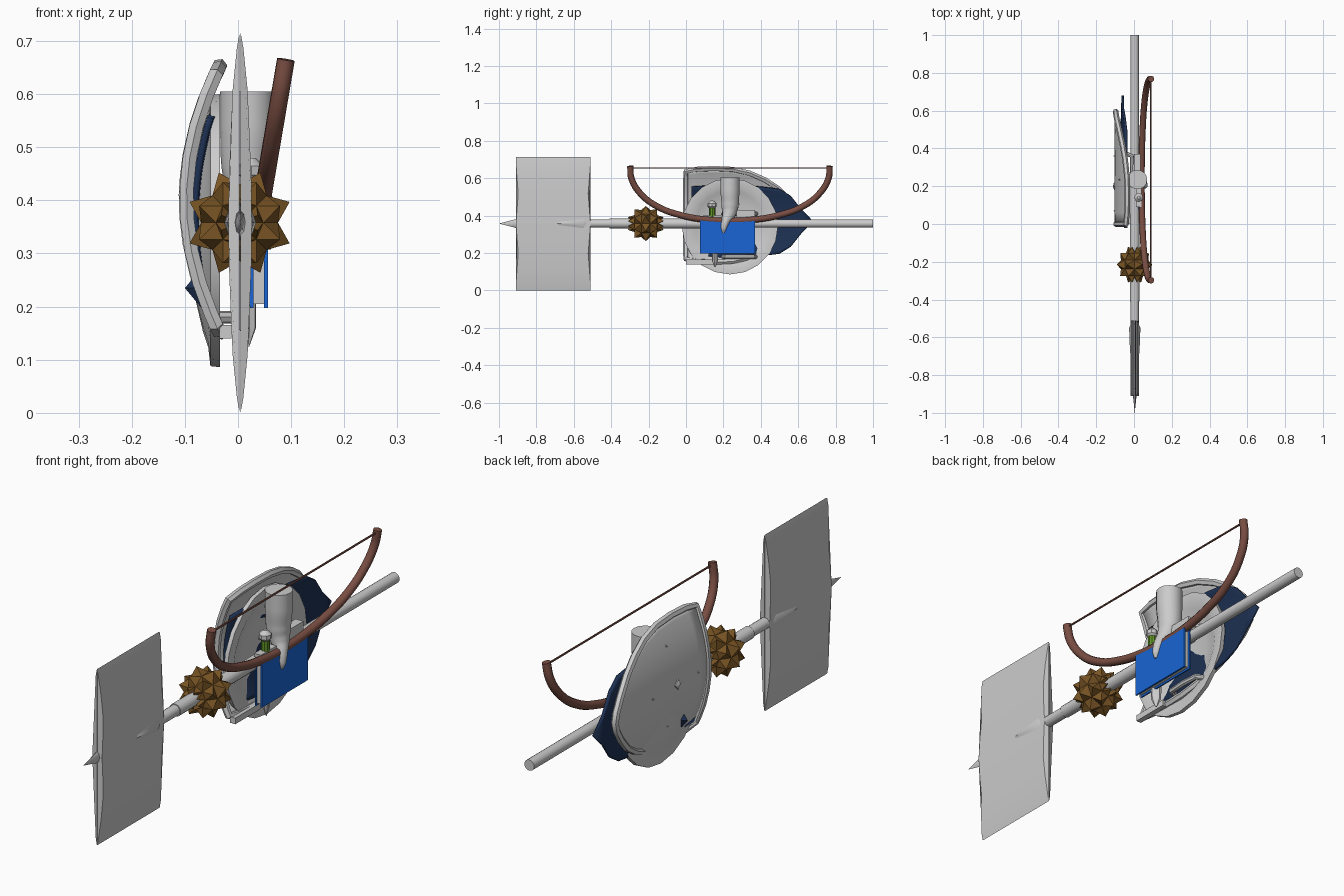
import bpy, bmesh, math
from mathutils import Vector, Matrix

if "Cube" in bpy.data.objects:
    bpy.data.objects.remove(bpy.data.objects["Cube"])


def paint(ob, name, rgb):
    m = bpy.data.materials.get(name) or bpy.data.materials.new(name)
    m.diffuse_color = (*rgb, 1)
    m.use_nodes = True
    m.node_tree.nodes["Principled BSDF"].inputs["Base Color"].default_value = m.diffuse_color
    ob.data.materials.append(m)


def from_bmesh(name, bm, smooth=False):
    bmesh.ops.recalc_face_normals(bm, faces=bm.faces)
    me = bpy.data.meshes.new(name)
    bm.to_mesh(me)
    bm.free()
    ob = bpy.data.objects.new(name, me)
    bpy.context.collection.objects.link(ob)
    if smooth:
        bpy.context.view_layer.objects.active = ob
        ob.select_set(True)
        bpy.ops.object.shade_smooth_by_angle(angle=math.radians(35))
        ob.select_set(False)
    return ob


def lathe(name, profile, origin, axis, sides, squash=(1, 1), smooth=True):
    """Rings of (distance along axis, radius) around an axis."""
    bm = bmesh.new()
    a = Vector(axis).normalized()
    u = a.orthogonal().normalized() if abs(a.z) > 0.9 else a.cross((0, 0, 1)).normalized()
    v = a.cross(u)
    rings = []
    for d, r in profile:
        c = Vector(origin) + a * d
        rings.append([bm.verts.new(c + u * (r * squash[0] * math.cos(t)) + v * (r * squash[1] * math.sin(t)))
                      for t in (2 * math.pi * i / sides for i in range(sides))])
    for p, q in zip(rings, rings[1:]):
        for i in range(sides):
            j = (i + 1) % sides
            bm.faces.new((p[i], p[j], q[j], q[i]))
    bm.faces.new(rings[0])
    bm.faces.new(rings[-1])
    bmesh.ops.remove_doubles(bm, verts=bm.verts, dist=1e-5)
    return from_bmesh(name, bm, smooth)


def tube(name, pts, depth, radii=None, res=3, kind='BEZIER', cyclic=False):
    cu = bpy.data.curves.new(name, 'CURVE')
    cu.dimensions = '3D'
    cu.bevel_depth, cu.bevel_resolution, cu.use_fill_caps = depth, res, True
    sp = cu.splines.new(kind)
    store = sp.bezier_points if kind == 'BEZIER' else sp.points
    store.add(len(pts) - 1)
    for i, p in enumerate(pts):
        if kind == 'BEZIER':
            store[i].co = p
            store[i].handle_left_type = store[i].handle_right_type = 'AUTO'
        else:
            store[i].co = (*p, 1)
        store[i].radius = radii[i] if radii else 1
    sp.use_cyclic_u, sp.resolution_u = cyclic, 6
    ob = bpy.data.objects.new(name, cu)
    bpy.context.collection.objects.link(ob)
    bpy.context.view_layer.objects.active = ob
    ob.select_set(True)
    bpy.ops.object.convert(target='MESH')
    ob = bpy.context.view_layer.objects.active
    bpy.ops.object.shade_smooth_by_angle(angle=math.radians(40))
    ob.select_set(False)
    return ob


def box(name, lo, hi):
    bm = bmesh.new()
    bmesh.ops.create_cube(bm, size=1)
    for v in bm.verts:
        v.co = [l + (c + 0.5) * (h - l) for c, l, h in zip(v.co, lo, hi)]
    return from_bmesh(name, bm)


def bowed_shield(name, outline, zc, bow, thick, rim=0):
    """Heater shield lying on its side; bow(y, dz) gives x."""
    bm = bmesh.new()
    n = 12
    rows = [[bm.verts.new((bow(y, w * k / n), y, zc + w * k / n)) for k in range(-n, n + 1)] for y, w in outline]
    for p, q in zip(rows, rows[1:]):
        for i in range(2 * n):
            bm.faces.new((p[i], p[i + 1], q[i + 1], q[i]))
    ends = [v.co.copy() for v in rows[0][1:-1:3]]
    edge = [r[-1].co.copy() for r in rows] + [r[0].co.copy() for r in reversed(rows[:-1])] + ends
    bmesh.ops.remove_doubles(bm, verts=bm.verts, dist=1e-5)
    ob = from_bmesh(name, bm, True)
    s = ob.modifiers.new("thickness", 'SOLIDIFY')
    s.thickness, s.offset = thick, 0
    if rim:
        tube(name + "_rim", edge, rim, kind='POLY', res=1, cyclic=True)
    return ob


AX, AZ = 0.004, 0.358

# Double axe: lens-section blade, shaft and spear tip
bm = bmesh.new()
section = [(0, 0.022), (0.08, 0.021), (0.16, 0.018), (0.25, 0.014), (0.33, 0.006), (0.357, 0.001)]
loop = [(s * z, x) for s, seq in ((1, section), (-1, section[::-1])) for z, x in seq]
loop += [(z, -x) for z, x in reversed(loop)]
flare = lambda z: 0.0 if abs(z) > 0.32 else 0.013 * (1 - abs(abs(z) - 0.16) / 0.17)
ends = [[bm.verts.new((AX + x, -0.71 + s * (0.2 - flare(z)), AZ + z)) for z, x in loop] for s in (-1, 1)]
for i in range(len(loop)):
    j = (i + 1) % len(loop)
    bm.faces.new((ends[0][i], ends[0][j], ends[1][j], ends[1][i]))
for e in ends:
    bm.faces.new(e)
bmesh.ops.remove_doubles(bm, verts=bm.verts, dist=1e-5)
from_bmesh("axe_blade", bm, True)
lathe("axe_shaft", [(-0.53, 0.022), (1.0, 0.022)], (AX, 0, AZ), (0, 1, 0), 16)
lathe("axe_end_spike", [(-1.0, 0.0), (-0.9, 0.026), (-0.87, 0.01)], (AX, 0, AZ), (0, 1, 0), 8, (0.4, 1))
lathe("axe_socket_point", [(-0.77, 0.0), (-0.68, 0.025), (-0.55, 0.03), (-0.53, 0.02)], (AX, 0, AZ),
      (0, 1, 0), 8, (1, 1.2))

# Spiked mace head and handle
bm = bmesh.new()
bmesh.ops.create_uvsphere(bm, u_segments=8, v_segments=5, radius=0.076,
                          matrix=Matrix.Rotation(math.pi / 2, 4, 'X'))
for v in bmesh.ops.poke(bm, faces=bm.faces)['verts']:
    v.co = v.co.normalized() * 0.102
bmesh.ops.translate(bm, verts=bm.verts, vec=(0.003, -0.215, AZ))
mace = from_bmesh("mace_head", bm)
paint(mace, "bronze", (0.19, 0.09, 0.018))
lathe("mace_handle", [(-0.41, 0.026), (0.35, 0.026)], (AX, 0, AZ), (0, 1, 0), 12)

# Tilted bow and string
half = [(0.533, 0.665), (0.527, 0.6), (0.48, 0.52), (0.39, 0.45), (0.26, 0.402), (0.13, 0.379)]
lean = lambda z: 0.04 + (z - 0.37) * 0.17
path = [(lean(z), 0.235 - d, z) for d, z in half] + [(lean(0.372), 0.235, 0.372)]
path += [(lean(z), 0.235 + d, z) for d, z in reversed(half)]
bow = tube("bow_limbs", path, 0.017)
string = tube("bow_string", [(0.089, -0.3, 0.655), (0.089, 0.77, 0.655)], 0.004, kind='POLY', res=1)
for ob in (bow, string):
    paint(ob, "bow_wood", (0.19, 0.075, 0.055))

# Outer heater shield with raised rim
bowed_shield("heater_shield",
             [(0.0, 0.235), (0.06, 0.246), (0.15, 0.25), (0.25, 0.245), (0.34, 0.225), (0.42, 0.19),
              (0.49, 0.145), (0.55, 0.085), (0.585, 0.035), (0.595, 0.0)],
             0.402, lambda y, d: -0.097 + 0.062 * (d / 0.25) ** 2, 0.012, 0.015)

# Dark blue pointed shield
navy = bowed_shield("blue_shield",
                    [(0.03, 0.185), (0.2, 0.195), (0.4, 0.185), (0.5, 0.172), (0.56, 0.135), (0.62, 0.06), (0.68, 0.0)],
                    0.37, lambda y, d: -0.082 + 0.032 * max(0, y) + 0.03 * (d / 0.19) ** 2, 0.012)
paint(navy, "navy", (0.012, 0.03, 0.085))

# Domed round shield with boss point and rivets
RY, RZ = 0.235, 0.343
lathe("round_shield", [(-0.094, 0), (-0.09, 0.06), (-0.08, 0.13), (-0.066, 0.19), (-0.056, 0.22), (-0.052, 0.255),
                       (-0.034, 0.257), (-0.034, 0.215), (-0.046, 0.19), (-0.06, 0.13), (-0.07, 0)],
      (0, RY, RZ), (1, 0, 0), 20)
lathe("shield_boss", [(-0.112, 0), (-0.106, 0.02), (-0.08, 0.028)], (0, 0.2, 0.41), (1, 0, 0), 4, smooth=False)
for i, (y, z, x) in enumerate([(0.235, 0.57, -0.082), (0.07, 0.41, -0.11), (0.24, 0.25, -0.09), (0.36, 0.41, -0.11)]):
    lathe(f"shield_rivet_{i}", [(x, 0), (x + 0.025, 0.017)], (0, y, z), (1, 0, 0), 4, smooth=False)
patch = lathe("blue_shield_point", [(-0.1, 0), (-0.07, 0.03)], (0, 0.13, 0.235), (1, 0, 0), 4, (0.6, 1.2), False)
paint(patch, "navy", (0.012, 0.03, 0.085))

# Grips on the inside of the round shield
for z in (0.18, 0.41):
    tube(f"shield_grip_{z}", [(-0.045, 0.2, z), (-0.012, 0.215, z), (-0.008, 0.29, z), (-0.012, 0.36, z),
                              (-0.045, 0.375, z)], 0.012, res=2, kind='POLY')

# Book: two covers around a page block
for name, x0, x1 in (("front_cover", 0.049, 0.056), ("back_cover", 0.023, 0.029)):
    paint(box("book_" + name, (x0, 0.075, 0.197), (x1, 0.37, 0.376)), "book_blue", (0.009, 0.13, 0.66))
box("book_pages", (0.029, 0.082, 0.205), (0.049, 0.362, 0.37))

# Horn: wide mouth narrowing to a tip hanging over the book
tube("horn", [(0.018, 0.235, 0.605), (0.018, 0.235, 0.53), (0.018, 0.235, 0.45), (0.03, 0.228, 0.405),
              (0.05, 0.21, 0.365), (0.057, 0.202, 0.33), (0.057, 0.2, 0.308)],
     0.052, [1, 1, 0.9, 0.7, 0.42, 0.28, 0.1], res=5)

# Upright dagger behind the book with guard, pommel and green wrap
lathe("dagger_blade", [(0.125, 0.004), (0.16, 0.02), (0.38, 0.022)], (0.018, 0.155, 0), (0, 0, 1), 8, (0.6, 1))
box("dagger_guard", (0.01, 0.09, 0.385), (0.04, 0.19, 0.4))
wrap = lathe("dagger_wrap", [(0.38, 0.017), (0.44, 0.017)], (0.025, 0.14, 0), (0, 0, 1), 10)
paint(wrap, "green", (0.12, 0.3, 0.02))
lathe("dagger_pommel", [(0.435, 0.012), (0.448, 0.024), (0.465, 0.024), (0.48, 0.008)], (0.025, 0.14, 0), (0, 0, 1), 8)
# Bar and crossbar fittings around the book's top edge
box("rear_bar", (0.0, 0.27, 0.375), (0.035, 0.37, 0.43))
box("lower_crossbar", (-0.035, 0.0, 0.14), (-0.012, 0.16, 0.165))
